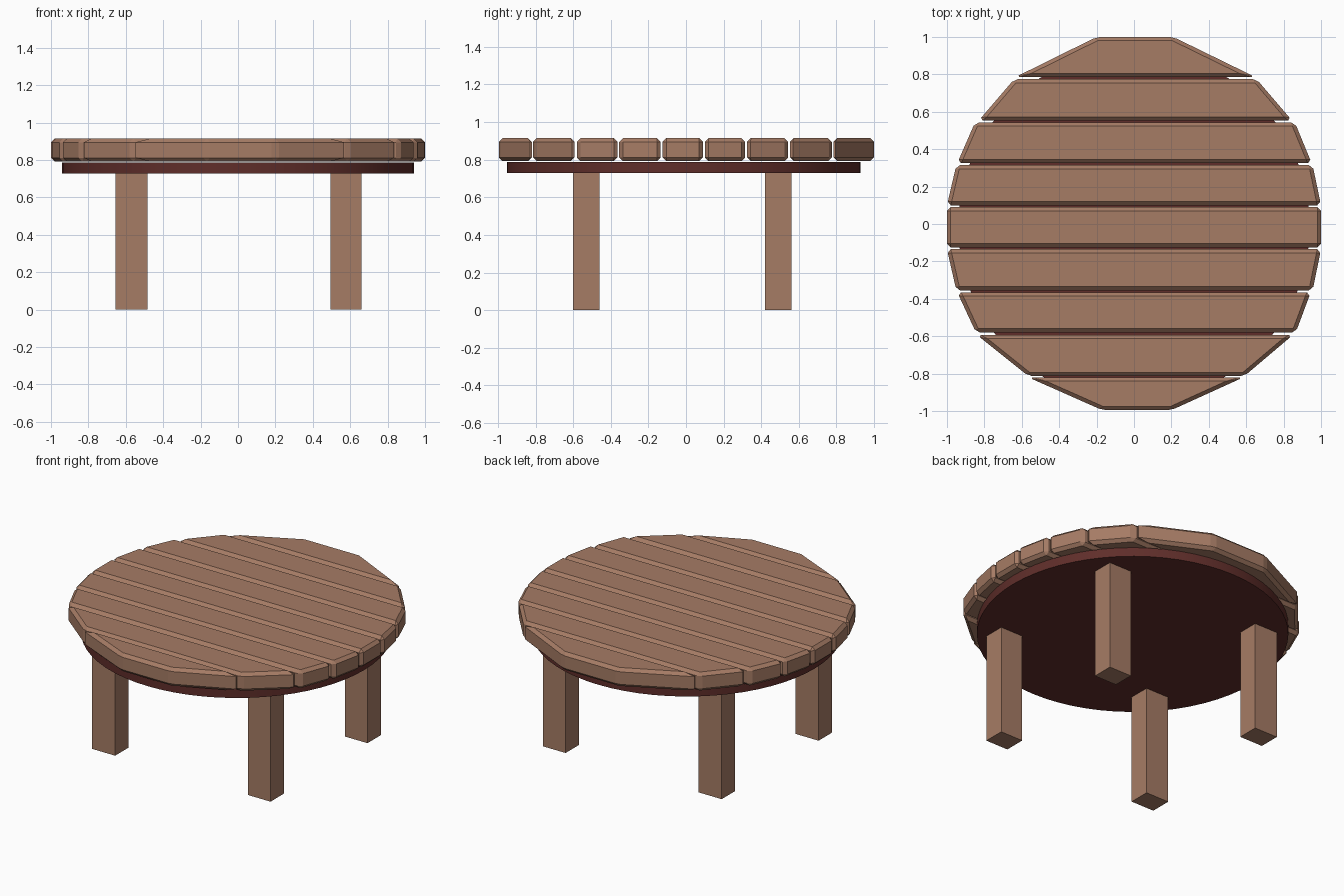
import bpy, bmesh
from mathutils import Matrix

if "Cube" in bpy.data.objects:
    bpy.data.objects.remove(bpy.data.objects["Cube"])


def material(name, color):
    m = bpy.data.materials.new(name)
    m.diffuse_color = (*color, 1)
    m.use_nodes = True
    m.node_tree.nodes["Principled BSDF"].inputs["Base Color"].default_value = m.diffuse_color
    return m


WOOD = material("light_wood", (0.38, 0.20, 0.13))
DARK = material("dark_wood", (0.115, 0.027, 0.023))


def add_object(name, bm, mat):
    bmesh.ops.recalc_face_normals(bm, faces=bm.faces)
    mesh = bpy.data.meshes.new(name)
    bm.to_mesh(mesh)
    bm.free()
    mesh.materials.append(mat)
    obj = bpy.data.objects.new(name, mesh)
    bpy.context.collection.objects.link(obj)
    return obj


def plank(name, outline, z0, z1, chamfer):
    bm = bmesh.new()
    face = bm.faces.new([bm.verts.new((x, y, z0)) for x, y in outline])
    top = bmesh.ops.extrude_face_region(bm, geom=[face])["geom"]
    bmesh.ops.translate(bm, vec=(0, 0, z1 - z0),
                        verts=[v for v in top if isinstance(v, bmesh.types.BMVert)])
    bmesh.ops.recalc_face_normals(bm, faces=bm.faces)
    bmesh.ops.bevel(bm, geom=bm.edges[:], offset=chamfer, segments=1,
                    affect='EDGES', clamp_overlap=True)
    add_object(name, bm, WOOD)


def box(name, x0, x1, y0, y1, z0, z1):
    bm = bmesh.new()
    bmesh.ops.create_cube(bm, size=1)
    bmesh.ops.scale(bm, vec=(x1 - x0, y1 - y0, z1 - z0), verts=bm.verts)
    bmesh.ops.translate(bm, vec=((x0 + x1) / 2, (y0 + y1) / 2, (z0 + z1) / 2),
                        verts=bm.verts)
    add_object(name, bm, WOOD)


# Table top planks: back y, left x, right x, then front y, left x, right x
PLANKS = [
    (1.00, -0.20, 0.21, 0.785, -0.635, 0.65),
    (0.775, -0.64, 0.655, 0.553, -0.83, 0.845),
    (0.543, -0.85, 0.86, 0.325, -0.945, 0.95),
    (0.315, -0.95, 0.955, 0.10, -1.00, 1.00),
    (0.09, -1.00, 1.00, -0.125, -1.00, 1.00),
    (-0.135, -1.00, 1.00, -0.355, -0.95, 0.955),
    (-0.365, -0.945, 0.945, -0.58, -0.845, 0.865),
    (-0.593, -0.84, 0.85, -0.813, -0.565, 0.59),
    (-0.82, -0.565, 0.585, -0.995, -0.17, 0.20),
]
for i, (yb, lb, rb, yf, lf, rf) in enumerate(PLANKS, 1):
    plank(f"top_plank_{i}", [(lf, yf), (rf, yf), (rb, yb), (lb, yb)],
          0.792, 0.915, 0.02)

# Round support disc under the planks
bm = bmesh.new()
bmesh.ops.create_cone(bm, cap_ends=True, segments=64, radius1=0.94, radius2=0.94,
                      depth=0.06, matrix=Matrix.Translation((0, -0.013, 0.758)))
disc = add_object("support_disc", bm, DARK)
bpy.context.view_layer.objects.active = disc
disc.select_set(True)
bpy.ops.object.shade_smooth_by_angle()

# Four square legs
for side, x0, x1 in (("left", -0.655, -0.485), ("right", 0.495, 0.66)):
    for end, y0, y1 in (("front", -0.60, -0.46), ("back", 0.42, 0.56)):
        box(f"{end}_{side}_leg", x0, x1, y0, y1, 0, 0.735)
